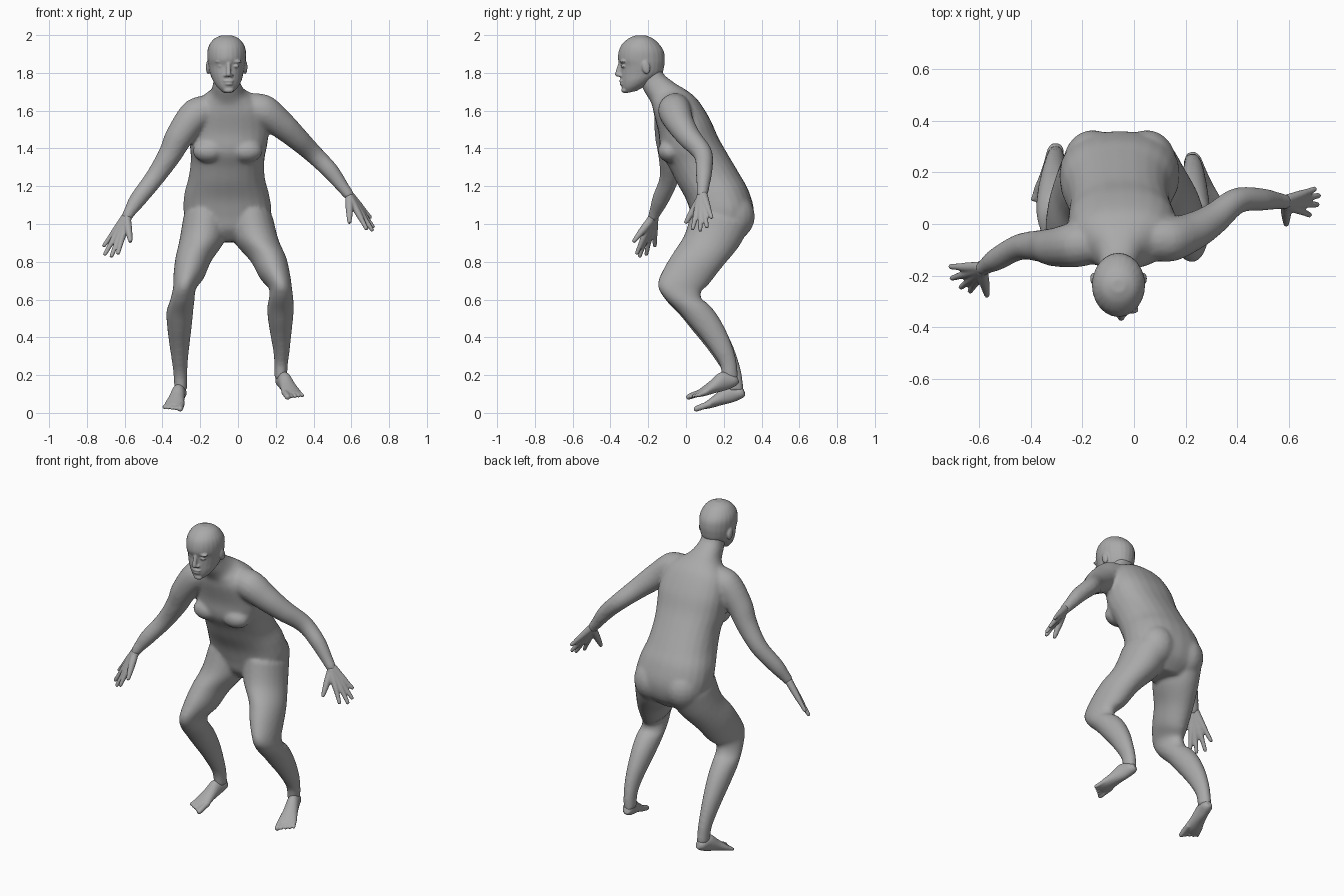
import bpy, bmesh, math
from mathutils import Vector, Matrix

cube = bpy.data.objects.get("Cube")
if cube:
    bpy.data.objects.remove(cube)

skin = bpy.data.materials.new("grey_skin")
skin.use_nodes = True
grey = (0.4, 0.4, 0.4, 1)
skin.diffuse_color = grey
skin.node_tree.nodes["Principled BSDF"].inputs["Base Color"].default_value = grey


def spline(keys, steps=5):
    """Smooth curve through section keys, each a tuple of vectors."""
    result = []
    for i in range(len(keys) - 1):
        a, b, c, d = (keys[min(max(i + k, 0), len(keys) - 1)] for k in (-1, 0, 1, 2))
        for s in range(steps):
            t = s / steps
            result.append([
                (q * 2 + (r - p) * t + (p * 2 - q * 5 + r * 4 - w) * t ** 2
                 + (q * 3 - p - r * 3 + w) * t ** 3) / 2
                for p, q, r, w in zip(a, b, c, d)])
    result.append(keys[-1])
    return result


def loft(bm, keys, sides=24, power=2.0):
    """Closed skin over sections given as (centre, half width, half depth)."""
    rings = []
    for centre, u, v in spline(keys):
        ring = []
        for k in range(sides):
            a = 2 * math.pi * k / sides
            c, s = math.cos(a), math.sin(a)
            c = math.copysign(abs(c) ** (2 / power), c)
            s = math.copysign(abs(s) ** (2 / power), s)
            ring.append(bm.verts.new(centre + u * c + v * s))
        rings.append(ring)
    for low, high in zip(rings, rings[1:]):
        for k in range(sides):
            n = (k + 1) % sides
            bm.faces.new((low[k], low[n], high[n], high[k]))
    bm.faces.new(rings[0])
    bm.faces.new(rings[-1])


def slices(bm, rows, power=2.0):
    """Loft from rows of front y, front z, back y, back z, centre x, half width."""
    keys = []
    for fy, fz, by, bz, x, w in rows:
        front, back = Vector((x, fy, fz)), Vector((x, by, bz))
        keys.append(((front + back) / 2, Vector((w, 0, 0)), (back - front) / 2))
    loft(bm, keys, power=power)


def tube(bm, points, radii, sides=16):
    """Round limb with a blunt rounded tip."""
    points = [Vector(p) for p in points]
    end = (points[-1] - points[-2]).normalized()
    points.append(points[-1] + end * radii[-1] * 0.7)
    radii = list(radii) + [radii[-1] * 0.55]
    keys = []
    for i, p in enumerate(points):
        t = (points[min(i + 1, len(points) - 1)] - points[max(i - 1, 0)]).normalized()
        u = t.cross(Vector((0, 1, 0.2))).normalized()
        keys.append((p, u * radii[i], t.cross(u) * radii[i]))
    loft(bm, keys, sides)


def blob(bm, centre, size, turn=0.0):
    m = (Matrix.Translation(centre) @ Matrix.Rotation(turn, 4, "X")
         @ Matrix.Diagonal((*size, 1)))
    bmesh.ops.create_uvsphere(bm, u_segments=20, v_segments=12, radius=1, matrix=m)


def finish(name, bm, voxel, smooth):
    """Fuse the overlapping forms of one part into a single smooth skin."""
    bmesh.ops.recalc_face_normals(bm, faces=bm.faces)
    mesh = bpy.data.meshes.new(name)
    bm.to_mesh(mesh)
    bm.free()
    mesh.materials.append(skin)
    obj = bpy.data.objects.new(name, mesh)
    bpy.context.collection.objects.link(obj)
    fuse = obj.modifiers.new("fuse", "REMESH")
    fuse.mode = "VOXEL"
    fuse.voxel_size = voxel
    fuse.use_smooth_shade = True
    soften = obj.modifiers.new("soften", "SMOOTH")
    soften.factor = 0.5
    soften.iterations = smooth


MID = -0.055
body = bmesh.new()

# Torso and neck, from crotch up
slices(body, [
    (.10, .91, .27, .90, MID, .09), (.05, .97, .34, .97, MID, .20),
    (.03, 1.04, .36, 1.07, MID, .232), (0, 1.13, .33, 1.18, -.06, .225),
    (-.05, 1.22, .28, 1.27, -.06, .202), (-.09, 1.30, .215, 1.38, MID, .195),
    (-.135, 1.38, .17, 1.46, -.05, .205), (-.145, 1.48, .125, 1.56, -.045, .21),
    (-.17, 1.58, .06, 1.66, -.045, .19), (-.18, 1.63, 0, 1.71, -.05, .135),
    (-.195, 1.66, -.05, 1.74, MID, .09), (-.23, 1.72, -.115, 1.79, -.06, .07),
    (-.25, 1.80, -.13, 1.83, -.06, .065)], power=2.3)
for side in (-1, 1):
    blob(body, (MID + side * .1, -.085, 1.385), (.085, .065, .06), -.3)
    blob(body, (MID + side * .105, .235, 1.04), (.115, .13, .13))

# Legs share one side profile; x, width and drop differ
LEG = [(.03, 1.08, .34, .99), (-.005, .95, .28, .88), (-.06, .86, .19, .77),
       (-.115, .77, .12, .68), (-.15, .68, .08, .64), (-.115, .61, .085, .60),
       (-.04, .535, .115, .58), (.02, .465, .165, .52), (.085, .39, .215, .43),
       (.145, .31, .25, .34), (.18, .25, .27, .26), (.19, .18, .275, .18)]
WIDTH = (.12, .12, .097, .082, .061, .065, .071, .066, .055, .043, .036, .034)
LEFT_X = (.065, .095, .16, .195, .225, .228, .225, .225, .227, .23, .228, .225)
RIGHT_X = (-.17, -.19, -.235, -.26, -.283, -.295, -.308, -.31, -.31, -.308, -.305, -.304)
for xs, back, drop in ((LEFT_X, 0, 0), (RIGHT_X, .03, .065)):
    rows = []
    for i, (fy, fz, by, bz) in enumerate(LEG):
        t = max(0, i - 4) / 7
        rows.append((fy + back * t, fz - drop * t, by + back * t, bz - drop * t,
                     xs[i], WIDTH[i]))
    slices(body, rows)

# Arms, from inside the shoulder to the wrist
LEFT_WRIST, RIGHT_WRIST = (.59, .085, 1.15), (-.59, -.175, 1.035)
RADII = (.075, .088, .075, .062, .051, .045, .034, .028)
tube(body, [(0, -.05, 1.62), (.13, -.06, 1.60), (.225, -.03, 1.53), (.31, .02, 1.455),
            (.40, .09, 1.37), (.49, .095, 1.28), (.555, .09, 1.195), LEFT_WRIST], RADII)
tube(body, [(-.1, -.06, 1.62), (-.22, -.08, 1.58), (-.31, -.09, 1.465), (-.365, -.085, 1.36),
            (-.445, -.09, 1.24), (-.53, -.135, 1.13), (-.57, -.16, 1.07), RIGHT_WRIST], RADII)
finish("body", body, .01, 8)


# Hands: four long fingers fuse into the palm, plus a thumb
def hand(name, wrist, tips, thumb):
    bm = bmesh.new()
    wrist = Vector(wrist)
    centre = sum((Vector(t) for t in tips), Vector()) / 4
    for tip in map(Vector, tips):
        start = wrist + (tip - centre) * .15
        knuckle = wrist.lerp(tip, .5) + (tip - centre) * .05
        tube(bm, [start, knuckle, knuckle.lerp(tip, .5), tip], (.022, .018, .0135, .0105))
    thumb = Vector(thumb)
    tube(bm, [wrist, wrist.lerp(thumb, .5), thumb], (.022, .02, .011))
    finish(name, bm, .005, 4)


hand("left_hand", LEFT_WRIST,
     [(.68, .035, .975), (.71, .075, .968), (.715, .11, .985), (.70, .135, 1.035)],
     (.59, 0, 1.01))
hand("right_hand", RIGHT_WRIST,
     [(-.635, -.26, .845), (-.67, -.245, .83), (-.705, -.21, .84), (-.71, -.165, .885)],
     (-.57, -.275, .91))


# Feet: heel, instep and ball, then five toes
def foot(name, heel, toe, inner):
    bm = bmesh.new()
    heel, toe = Vector(heel), Vector(toe)
    across = (toe - heel).cross(Vector((0, 0, 1))).normalized() * inner
    up = across.cross(toe - heel).normalized()
    up = up if up.z > 0 else -up
    keys = []
    for t, w, h, lift in ((-.04, .018, .02, .005), (.05, .032, .034, .01), (.25, .036, .05, .022),
                          (.5, .043, .035, .012), (.72, .053, .023, .003), (.86, .05, .014, 0)):
        keys.append((heel.lerp(toe, t) + up * lift, across * w, up * h))
    loft(bm, keys)
    for i in range(5):
        shift = across * (.04 - .021 * i)
        r = .017 if i == 0 else .0115
        tip = heel.lerp(toe, 1.0 - .025 * i) + shift * 1.1 - up * .002
        tube(bm, [heel.lerp(toe, .68) + shift * .9, heel.lerp(toe, .86) + shift, tip],
             (r, r, r * .85))
    finish(name, bm, .005, 5)


foot("left_foot", (.222, .265, .168), (.305, .025, .085), 1)
foot("right_foot", (-.3, .3, .103), (-.35, .06, .022), -1)

# Head from chin to crown
head = bmesh.new()
slices(head, [
    (-.32, 1.692, -.26, 1.705, MID, .028), (-.338, 1.715, -.20, 1.74, MID, .056),
    (-.345, 1.75, -.16, 1.77, -.057, .076), (-.348, 1.79, -.125, 1.80, -.06, .088),
    (-.348, 1.835, -.115, 1.84, -.06, .097), (-.36, 1.872, -.112, 1.875, -.06, .102),
    (-.356, 1.915, -.118, 1.915, -.06, .102), (-.34, 1.95, -.14, 1.95, -.06, .091),
    (-.305, 1.982, -.175, 1.982, -.06, .065), (-.265, 1.999, -.215, 1.999, -.06, .026)])

# Face: nose, lips, chin, eyes, brows and ears
FACE = -.05
tube(head, [(FACE, -.345, 1.86), (FACE, -.356, 1.82), (FACE, -.362, 1.79)], (.01, .012, .014))
blob(head, (FACE, -.342, 1.757), (.028, .012, .007))
blob(head, (FACE, -.339, 1.741), (.024, .013, .008))
blob(head, (FACE, -.325, 1.708), (.028, .018, .015))
for side in (-1, 1):
    blob(head, (FACE + side * .016, -.349, 1.786), (.01, .011, .008))
    blob(head, (FACE + side * .038, -.331, 1.836), (.018, .014, .009))
    blob(head, (FACE + side * .04, -.333, 1.86), (.03, .016, .009))
    blob(head, (-.06 + side * .098, -.212, 1.83), (.012, .022, .037), .2)
finish("head", head, .005, 3)
